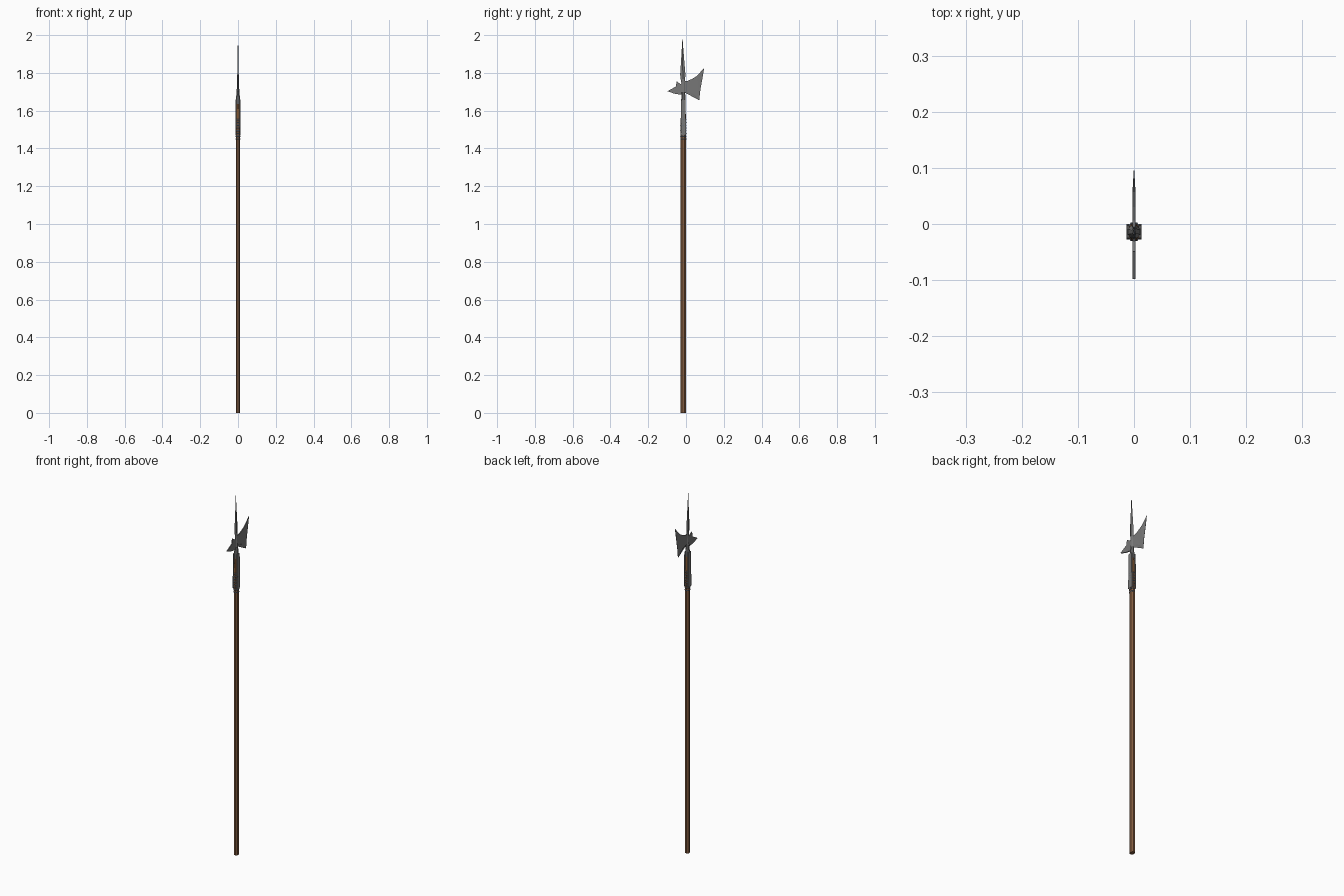
import bpy, bmesh, math

if "Cube" in bpy.data.objects:
    bpy.data.objects.remove(bpy.data.objects["Cube"])

YC = -0.014  # shaft axis


def mat(name, c):
    m = bpy.data.materials.new(name)
    m.diffuse_color = (*c, 1)
    m.use_nodes = True
    m.node_tree.nodes["Principled BSDF"].inputs["Base Color"].default_value = m.diffuse_color
    return m


WOOD = mat("brown wood", (0.22, 0.105, 0.05))
ORANGE = mat("orange wood", (0.36, 0.15, 0.05))
STEEL = mat("grey steel", (0.19, 0.19, 0.19))
DARK = mat("dark blue steel", (0.10, 0.125, 0.16))


def finish(bm, name, m):
    bmesh.ops.recalc_face_normals(bm, faces=bm.faces)
    me = bpy.data.meshes.new(name)
    bm.to_mesh(me)
    bm.free()
    me.materials.append(m)
    ob = bpy.data.objects.new(name, me)
    bpy.context.collection.objects.link(ob)
    return ob


def lathe(name, rings, m, sides=8, turn=0.5):
    """Stacked rings of (z, half width x, half width y, y offset), capped."""
    bm = bmesh.new()
    loops = []
    for z, rx, ry, oy in rings:
        loops.append([bm.verts.new((rx * math.cos((i + turn) * math.tau / sides),
                                    YC + oy + ry * math.sin((i + turn) * math.tau / sides), z))
                      for i in range(sides)])
    for a, b in zip(loops, loops[1:]):
        for i in range(sides):
            j = (i + 1) % sides
            bm.faces.new((a[i], a[j], b[j], b[i]))
    bm.faces.new(loops[0])
    bm.faces.new(loops[-1])
    return finish(bm, name, m)


def plate(name, pts, half, m, thin=()):
    """Flat (y, z) outline with thickness in x; indices in thin are sharpened."""
    bm = bmesh.new()
    sides = [[bm.verts.new((s * (0.0004 if i in thin else half), y, z))
              for i, (y, z) in enumerate(pts)] for s in (-1, 1)]
    n = len(pts)
    for s in sides:
        bm.faces.new(s)
    for i in range(n):
        j = (i + 1) % n
        bm.faces.new((sides[0][i], sides[0][j], sides[1][j], sides[1][i]))
    bmesh.ops.triangulate(bm, faces=[f for f in bm.faces if len(f.verts) > 4])
    return finish(bm, name, m)


# wooden shaft
lathe("shaft", [(0, 0.0125, 0.0155, 0), (1.56, 0.0125, 0.0155, 0)], WOOD)
lathe("shaft_top", [(1.56, 0.0115, 0.0145, 0), (1.645, 0.0095, 0.0115, 0)], ORANGE)

# side straps and the wound rings that hold them
for side, name in ((-1, "left_strap"), (1, "right_strap")):
    bm = bmesh.new()
    q = [(0.0135, 0.014, 1.47), (0.0125, 0.011, 1.66)]
    v = [[bm.verts.new((side * (x - d), YC + sy * w, z))
          for sy, d in ((-1, 0), (1, 0), (1, 0.004), (-1, 0.004))] for x, w, z in q]
    for i in range(4):
        j = (i + 1) % 4
        bm.faces.new((v[0][i], v[0][j], v[1][j], v[1][i]))
    bm.faces.new(v[0])
    bm.faces.new(v[1])
    finish(bm, name, STEEL)
for k in range(8):
    z = 1.45 + k * 0.0145
    lathe(f"ring_{k + 1}", [(z - 0.003, 0.013, 0.016, 0), (z, 0.0145, 0.018, 0),
                            (z + 0.003, 0.013, 0.016, 0)], DARK)

# socket tapering into the head
lathe("socket", [(1.635, 0.0125, 0.0125, 0), (1.655, 0.0125, 0.0125, 0),
                 (1.70, 0.008, 0.010, 0), (1.78, 0.003, 0.009, 0)], STEEL)

# top spike
lathe("top_spike", [(1.75, 0.004, 0.010, -0.002), (1.79, 0.004, 0.014, -0.003),
                    (1.90, 0.0025, 0.006, -0.004), (1.985, 0.0003, 0.0004, -0.005)],
      STEEL, sides=4, turn=0)

# axe blade, sharpened along its outer edge
plate("axe_blade", [(-0.014, 1.757), (0.006, 1.757), (0.030, 1.767), (0.057, 1.783),
                    (0.096, 1.826), (0.086, 1.765), (0.076, 1.71), (0.070, 1.655),
                    (0.050, 1.680), (0.028, 1.695), (0.006, 1.702), (-0.014, 1.70)],
      0.0028, STEEL, thin=(4, 5, 6, 7))

# rear beak with its barb
plate("rear_beak", [(-0.014, 1.745), (-0.030, 1.742), (-0.049, 1.755), (-0.050, 1.730),
                    (-0.098, 1.703), (-0.062, 1.690), (-0.030, 1.685), (-0.014, 1.688)],
      0.0028, STEEL)
